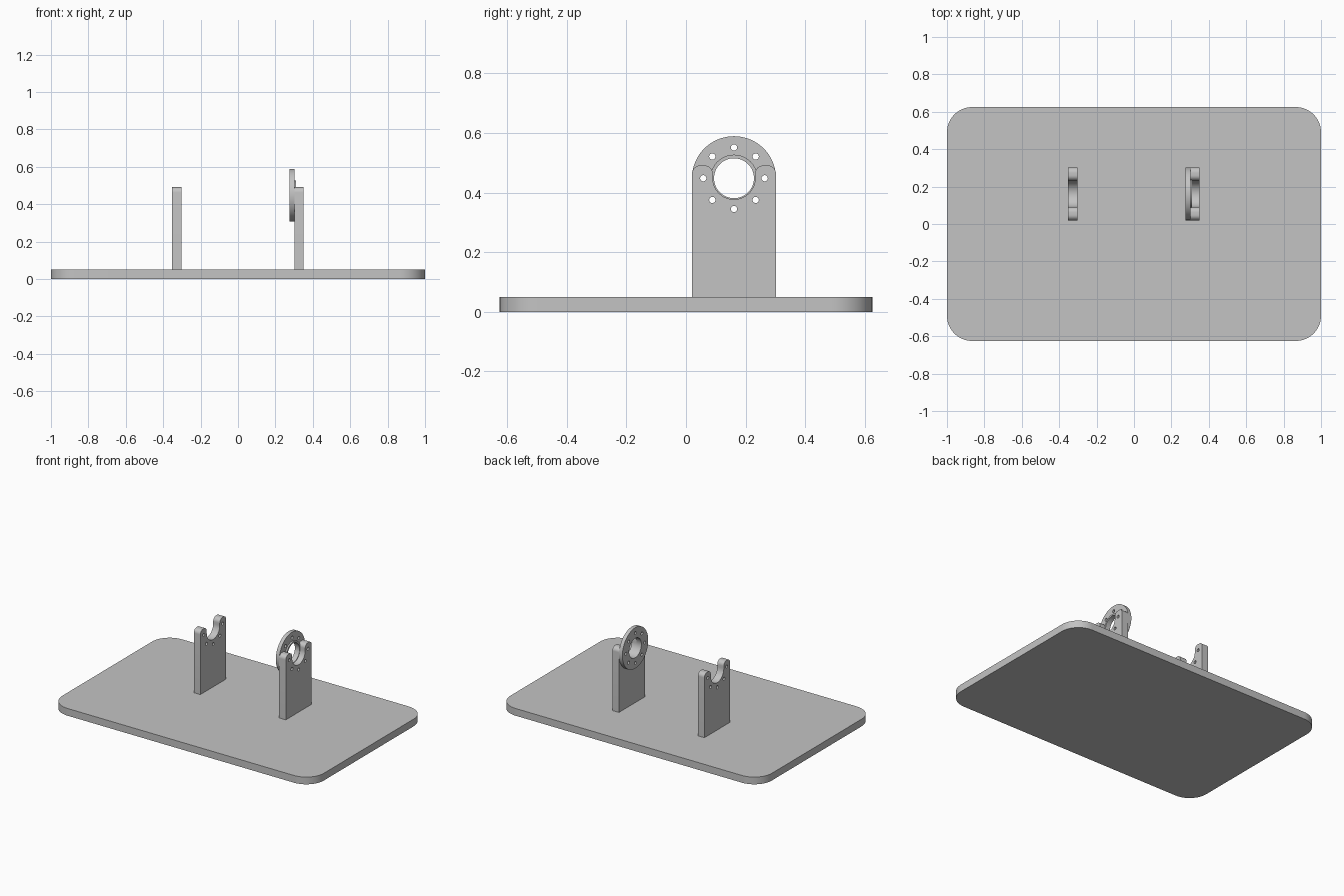
import bpy, bmesh, math
from mathutils import Matrix

if "Cube" in bpy.data.objects:
    bpy.data.objects.remove(bpy.data.objects["Cube"])

grey = bpy.data.materials.new("machined grey")
grey.diffuse_color = (0.55, 0.55, 0.55, 1)
grey.use_nodes = True
grey.node_tree.nodes["Principled BSDF"].inputs["Base Color"].default_value = grey.diffuse_color

CY, CZ = 0.161, 0.448          # shaft axis
BOLT_R, HOLE_R = 0.103, 0.0105


def arc(cx, cy, r, a0, a1, n):
    return [(cx + r * math.cos(math.radians(a0 + (a1 - a0) * i / n)),
             cy + r * math.sin(math.radians(a0 + (a1 - a0) * i / n))) for i in range(n + 1)]


def circle(cx, cy, r, n=64):
    return arc(cx, cy, r, 0, 360, n)[:-1]


def bolt_holes(angles):
    return [circle(CY + BOLT_R * math.cos(math.radians(a)),
                   CZ + BOLT_R * math.sin(math.radians(a)), HOLE_R, 20) for a in angles]


def extrude(name, loops, lo, hi, along_x=True):
    """Fill an outline with holes and extrude it along x (or z) from lo to hi."""
    cu = bpy.data.curves.new(name + "_profile", 'CURVE')
    cu.dimensions, cu.fill_mode, cu.extrude = '2D', 'BOTH', (hi - lo) / 2
    for pts in loops:
        s = cu.splines.new('POLY')
        s.points.add(len(pts) - 1)
        for p, (a, b) in zip(s.points, pts):
            p.co = (a, b, 0, 1)
        s.use_cyclic_u = True
    tmp = bpy.data.objects.new(name + "_profile", cu)
    bpy.context.collection.objects.link(tmp)
    dg = bpy.context.evaluated_depsgraph_get()
    me = bpy.data.meshes.new_from_object(tmp.evaluated_get(dg))
    bpy.data.objects.remove(tmp)
    me.name = name
    me.transform(Matrix.Translation((0, 0, (lo + hi) / 2)))
    if along_x:
        me.transform(Matrix(((0, 0, 1, 0), (1, 0, 0, 0), (0, 1, 0, 0), (0, 0, 0, 1))))
    bm = bmesh.new()
    bm.from_mesh(me)
    bmesh.ops.remove_doubles(bm, verts=bm.verts, dist=1e-5)
    bmesh.ops.recalc_face_normals(bm, faces=bm.faces)
    bm.to_mesh(me)
    bm.free()
    me.materials.clear()
    me.materials.append(grey)
    ob = bpy.data.objects.new(name, me)
    bpy.context.collection.objects.link(ob)
    bpy.ops.object.select_all(action='DESELECT')
    ob.select_set(True)
    bpy.context.view_layer.objects.active = ob
    bpy.ops.object.shade_smooth_by_angle(angle=math.radians(30))
    return ob


# Base plate with rounded corners
R = 0.135
base = []
for sx, sy, a in ((1, 1, 0), (-1, 1, 90), (-1, -1, 180), (1, -1, 270)):
    base += arc(sx * (1 - R), sy * (0.625 - R), R, a, a + 90, 16)
extrude("base_plate", [base], 0, 0.05, along_x=False)

# Two uprights: rounded ears around a U-shaped seat, with bolt holes
W, N, E, TOP = 0.141, 0.071, 0.028, 0.491
upright = ([(CY - W, 0.045), (CY + W, 0.045)]
           + arc(CY + W - E, TOP - E, E, 0, 90, 8)
           + arc(CY + N + E, TOP - E, E, 90, 180, 8)
           + arc(CY, CZ, N, 0, -180, 32)
           + arc(CY - N - E, TOP - E, E, 0, 90, 8)
           + arc(CY - W + E, TOP - E, E, 90, 180, 8))
seat_holes = bolt_holes((0, 180, 225, 270, 315))
extrude("left_upright", [upright] + seat_holes, -0.352, -0.302)
extrude("right_upright", [upright] + seat_holes, 0.301, 0.351)

# Bolted flange ring on the inner face of the right upright, with its raised boss
bore = circle(CY, CZ, 0.067)
extrude("flange_ring", [circle(CY, CZ, 0.141, 96), bore] + bolt_holes(range(0, 360, 45)), 0.275, 0.301)
extrude("flange_boss", [circle(CY, CZ, 0.079), bore], 0.300, 0.311)
